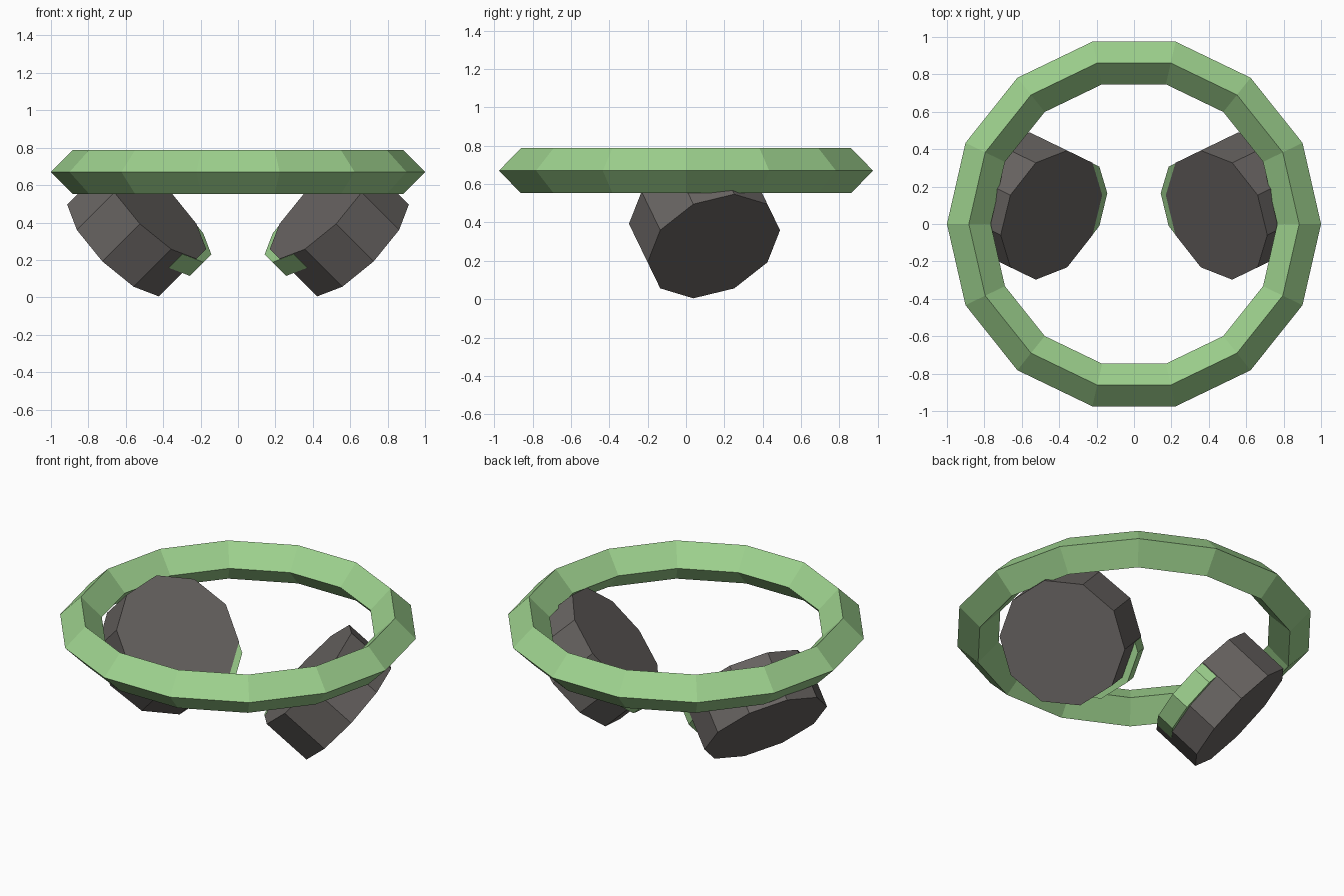
import bpy
from math import radians
from mathutils import Matrix, Vector

if "Cube" in bpy.data.objects:
    bpy.data.objects.remove(bpy.data.objects["Cube"])


def material(name, rgb):
    m = bpy.data.materials.new(name)
    m.diffuse_color = (*rgb, 1)
    m.use_nodes = True
    m.node_tree.nodes["Principled BSDF"].inputs["Base Color"].default_value = m.diffuse_color
    return m


green = material("green", (0.34, 0.64, 0.27))
dark = material("dark_grey", (0.14, 0.128, 0.122))

# Faceted ring: 14 segments with a diamond cross-section
bpy.ops.mesh.primitive_torus_add(major_segments=14, minor_segments=4,
                                 major_radius=0.883, minor_radius=0.117,
                                 location=(0, 0, 0.67))
ring = bpy.context.object
ring.name = "ring"
ring.data.materials.append(green)

# Tilted frame of the right cup: u and w span the face, n points outwards
w = Vector((1, 0, 1)).normalized()
u = Vector((0.229, -0.945, -0.229)).normalized()
n = w.cross(u)
outer_centre = Vector((0.642, 0.145, 0.276))


def disc(name, radius, near, far, shift_u, shift_w, mat):
    """Ten-sided disc; near and far are depths behind the outer face."""
    bpy.ops.mesh.primitive_cylinder_add(vertices=10, radius=radius, depth=far - near)
    ob = bpy.context.object
    ob.name = name
    pos = outer_centre + u * shift_u + w * shift_w - n * (near + far) / 2
    # the primitive starts with a vertex on its local y axis
    frame = Matrix((w, u, n)).transposed().to_4x4()
    ob.data.transform(Matrix.Translation(pos) @ frame)
    ob.data.materials.append(mat)
    # copy to the other side
    mirror = ob.modifiers.new("mirror", 'MIRROR')
    mirror.use_axis = (True, False, False)
    mirror.use_mirror_merge = False


# Ear cups and the green inserts that poke out of their inner rims
disc("ear_cups", 0.365, 0.0, 0.30, 0, 0, dark)
disc("cup_inserts", 0.30, 0.188, 0.297, -0.03, -0.10, green)
